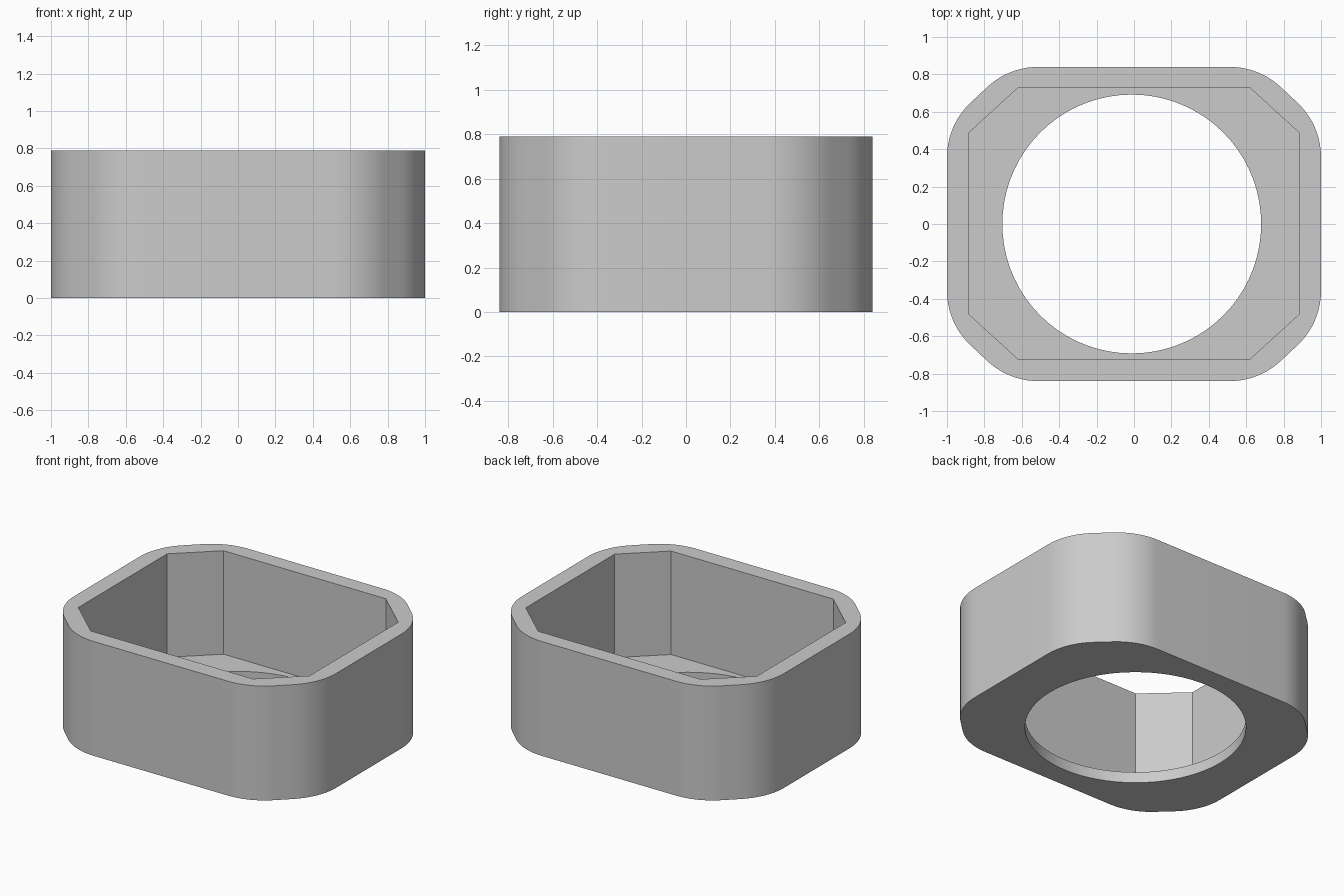
import bpy, bmesh, math
from mathutils import Vector

if "Cube" in bpy.data.objects:
    bpy.data.objects.remove(bpy.data.objects["Cube"], do_unlink=True)

HEIGHT, FLOOR = 0.79, 0.075

grey = bpy.data.materials.new("plain grey")
grey.use_nodes = True
grey.diffuse_color = (0.6, 0.6, 0.6, 1)
grey.node_tree.nodes["Principled BSDF"].inputs["Base Color"].default_value = (0.6, 0.6, 0.6, 1)


def octagon(hx, hy, cx, cy, y0=0.0):
    """Chamfered rectangle, counter-clockwise; cx, cy are the ends of the flats."""
    quarter = [(hx, cy), (cx, hy)]
    pts = []
    for sx, sy in ((1, 1), (-1, 1), (-1, -1), (1, -1)):
        part = quarter if sx * sy > 0 else quarter[::-1]
        pts += [Vector((sx * x, sy * y + y0)) for x, y in part]
    return pts


def rounded(pts, radius, steps):
    """Replace every corner of a convex outline with a tangent arc."""
    out = []
    for i, p in enumerate(pts):
        a = (pts[i - 1] - p).normalized()
        b = (pts[(i + 1) % len(pts)] - p).normalized()
        half = a.angle(b) / 2
        centre = p + (a + b).normalized() * (radius / math.sin(half))
        start = p + a * (radius / math.tan(half)) - centre
        turn = math.pi - 2 * half
        for k in range(steps + 1):
            t = turn * k / steps
            c, s = math.cos(t), math.sin(t)
            out.append(centre + Vector((start.x * c - start.y * s, start.x * s + start.y * c)))
    return out


def circle(radius, cx, n):
    return [Vector((cx + radius * math.cos(2 * math.pi * k / n),
                    radius * math.sin(2 * math.pi * k / n))) for k in range(n)]


bm = bmesh.new()


def loop(pts, z):
    verts = [bm.verts.new((p.x, p.y, z)) for p in pts]
    return [bm.edges.new((v, verts[(i + 1) % len(verts)])) for i, v in enumerate(verts)]


def cap(outer, inner):
    bmesh.ops.triangle_fill(bm, edges=outer + inner, use_beauty=True)


def wall(lower, upper):
    bmesh.ops.bridge_loops(bm, edges=lower + upper)


# Outlines: rounded outside, sharp octagonal pocket, round floor opening
outside = rounded(octagon(1.0, 0.84, 0.67, 0.53), 0.4, 10)
pocket = octagon(0.883, 0.725, 0.62, 0.485, 0.003)
opening = circle(0.692, -0.012, 72)

out_low, out_high = loop(outside, 0), loop(outside, HEIGHT)
pocket_low, pocket_high = loop(pocket, FLOOR), loop(pocket, HEIGHT)
hole_low, hole_high = loop(opening, 0), loop(opening, FLOOR)

# Walls, then the rim, floor and underside
for pair in ((out_low, out_high), (pocket_low, pocket_high), (hole_low, hole_high)):
    wall(*pair)
cap(out_high, pocket_high)
cap(pocket_low, hole_high)
cap(out_low, hole_low)

bmesh.ops.recalc_face_normals(bm, faces=bm.faces)
bmesh.ops.dissolve_limit(bm, angle_limit=0.001, verts=bm.verts, edges=bm.edges)
bmesh.ops.triangulate(bm, faces=[f for f in bm.faces if len(f.verts) > 4])

mesh = bpy.data.meshes.new("housing")
bm.to_mesh(mesh)
bm.free()
mesh.materials.append(grey)
housing = bpy.data.objects.new("housing", mesh)
bpy.context.collection.objects.link(housing)

# Smooth the curved walls while keeping the edges sharp
bpy.ops.object.select_all(action="DESELECT")
housing.select_set(True)
bpy.context.view_layer.objects.active = housing
bpy.ops.object.shade_smooth_by_angle(angle=math.radians(30))
